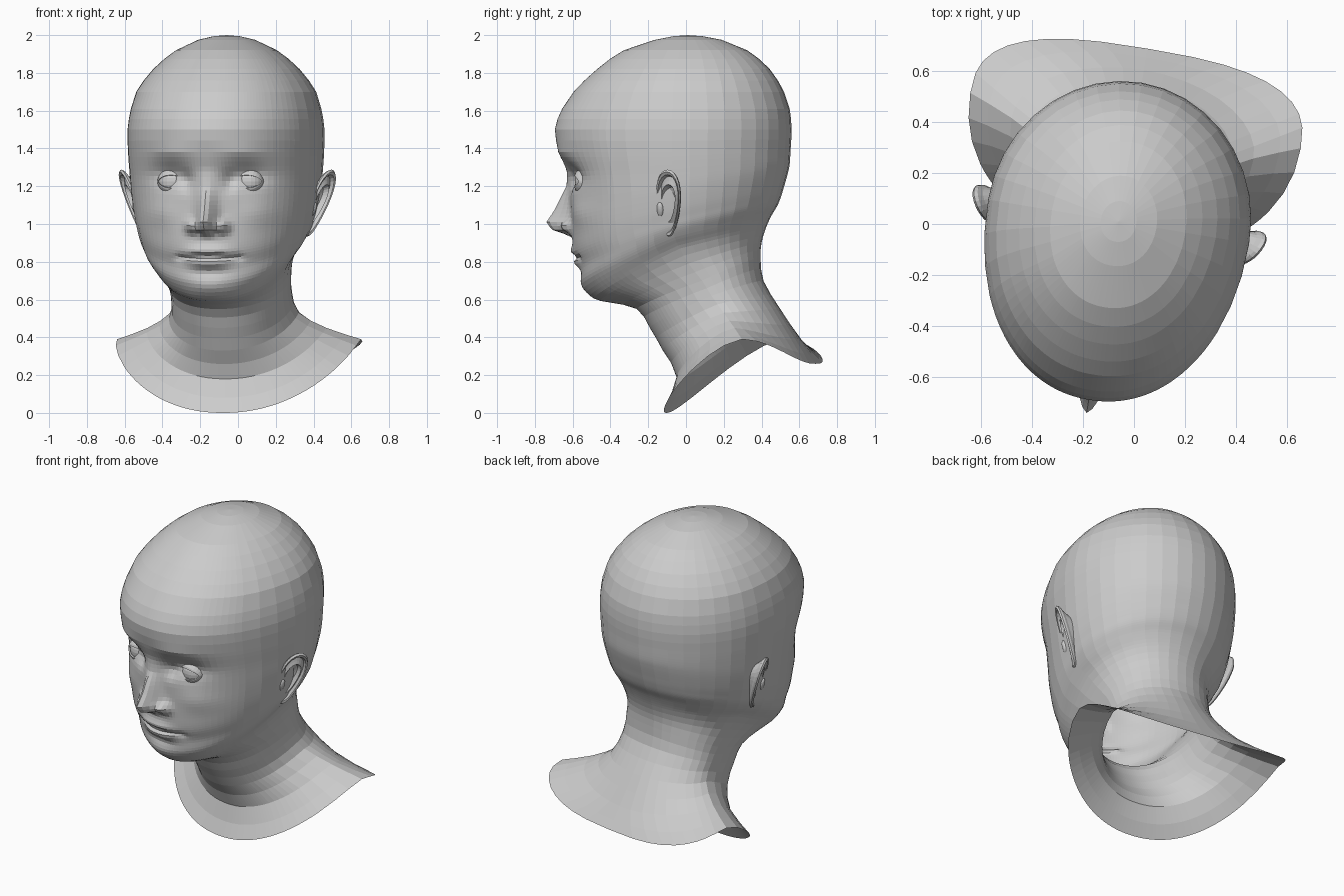
import bpy, bmesh
from math import sin, cos, pi, radians, exp, sqrt
from mathutils import Matrix, Vector

if "Cube" in bpy.data.objects:
    bpy.data.objects.remove(bpy.data.objects["Cube"])

# the whole bust is symmetric, then turned slightly to its right
TURN = Matrix.Translation((-0.06, 0.01, 0)) @ Matrix.Rotation(radians(-9.5), 4, 'Z')


def make(name, verts, faces, mirror=False):
    if mirror:
        verts = [(-x, y, z) for x, y, z in verts]
        faces = [f[::-1] for f in faces]
    me = bpy.data.meshes.new(name)
    me.from_pydata([TURN @ Vector(v) for v in verts], [], faces)
    ob = bpy.data.objects.new(name, me)
    bpy.context.collection.objects.link(ob)
    return ob


def loft_faces(rows, n):
    return [(r * n + i, r * n + (i + 1) % n, (r + 1) * n + (i + 1) % n, (r + 1) * n + i)
            for r in range(rows - 1) for i in range(n)]


# cross-section keys: front z, front y, side z, side y, half width, back z, back y, rows to next key
NECK = [
    (0.00, -.115, .39, .40, .655, .26, .685, 2),
    (0.18, -.05, .45, .33, .48, .38, .60, 2),
    (0.33, -.13, .53, .25, .345, .55, .49, 2),
    (0.45, -.20, .62, .18, .32, .70, .40, 2),
    (0.55, -.27, .70, .13, .322, .82, .385, 2),
    (0.585, -.42, .79, .06, .34, .90, .39, 2),
    (0.605, -.50, .87, .02, .375, .97, .41, 4)]
FACE = [
    (0.68, -.562, .93, 0, .425, 1.04, .44, 5),
    (0.77, -.575, .98, 0, .455, 1.10, .475, 5),
    (0.85, -.605, 1.03, 0, .47, 1.15, .495, 6),
    (0.95, -.615, 1.09, 0, .485, 1.20, .51, 7),
    (1.10, -.62, 1.18, 0, .50, 1.27, .53, 6),
    (1.25, -.64, 1.27, 0, .508, 1.32, .54, 5),
    (1.38, -.683, 1.38, 0, .515, 1.40, .545, 2)]
# skull dome: z, front y, half width, back y, rows to next key
DOME = [(1.50, -.707, .517, .55, 2), (1.61, -.668, .50, .54, 1), (1.70, -.607, .473, .51, 2),
        (1.82, -.482, .385, .435, 2), (1.92, -.34, .265, .315, 1), (1.975, -.175, .15, .18, 1),
        (1.994, -.08, .07, .08, 1)]
KEYS = NECK + FACE + [(z, f, z, 0, w, z, b, k) for z, f, w, b, k in DOME]


def catmull(a, b, c, d, t):
    return .5 * (2 * b + (c - a) * t + (2 * a - 5 * b + 4 * c - d) * t * t
                 + (3 * b - a - 3 * c + d) * t ** 3)


# nose ridge: z, height, half width
NOSE = [(.925, 0, .05), (.945, .04, .055), (.97, .115, .055), (1.01, .143, .052),
        (1.07, .10, .05), (1.14, .06, .047), (1.2, .022, .045), (1.29, 0, .05)]
# soft features: |x|, z, push forward, x spread, z spread
BUMPS = [
    (.088, .988, .05, .03, .032),      # nostril wings
    (.042, .952, -.02, .016, .012),    # nostrils
    (.20, 1.26, -.047, .11, .062),     # eye sockets
    (.115, 1.225, -.025, .035, .045),  # inner eye corners
    (.19, 1.385, .012, .12, .035),     # brows
    (.27, 1.06, .015, .10, .07),       # cheeks
    (0, .74, -.010, .10, .025),        # below lip
    (0, .66, .010, .09, .04),          # chin
    (.155, .822, -.012, .03, .02)]     # mouth corners
# lips run across the mouth: z, push, half width, z spread
LIPS = [(.857, .018, .115, .027), (.792, .024, .10, .026), (.825, -.022, .14, .010)]


def push(x, z):
    x = abs(x)
    d = sum(a * exp(-((x - cx) / sx) ** 2 - ((z - cz) / sz) ** 2) for cx, cz, a, sx, sz in BUMPS)
    d += sum(a * exp(-(x / w) ** 3 - ((z - cz) / s) ** 2) for cz, a, w, s in LIPS)
    for (z0, h0, w0), (z1, h1, w1) in zip(NOSE, NOSE[1:]):
        if z0 <= z < z1:
            t = (z - z0) / (z1 - z0)
            d += (h0 + (h1 - h0) * t) * exp(-(x / (w0 + (w1 - w0) * t)) ** 2)
    return d


# head and neck: open loft, fine columns on the face and coarse ones behind
half = [2 * i for i in range(18)] + [36 + 4 * i for i in range(6)] + list(range(60, 181, 10))
angles = [radians(a) for a in half] + [radians(360 - a) for a in half[-2:0:-1]]
rows = []
for i, k in enumerate(KEYS):
    if i == len(KEYS) - 1:
        rows.append(k[:7])
        break
    quad = [KEYS[max(i - 1, 0)], k, KEYS[i + 1], KEYS[min(i + 2, len(KEYS) - 1)]]
    for s in range(k[7]):
        rows.append([catmull(*[q[c] for q in quad], s / k[7]) for c in range(7)])
verts = []
for zf, yf, zs, ys, w, zb, yb in rows:
    slope = 1 + .4 * max(0, min(1, (.4 - zf) / .25))   # shoulders curve over the sides
    for a in angles:
        s, c = sin(a), cos(a)
        if abs(s) < 1e-6:
            s = 0
        p = .95 if c > 0 else (.72 if zf < .05 else .85 if zf < .15 else 1)
        ye, ze = (yf, zf) if c > 0 else (yb, zb)
        x = w * abs(s) ** p * (1 if s > 0 else -1)
        y = ys + (ye - ys) * abs(c) ** p
        z = zs + (ze - zs) * abs(c) ** slope
        if c > .3 and z > .6:
            y -= push(x, z)
        verts.append((x, y, z))
n = len(angles)
faces = loft_faces(len(rows), n)
top = len(verts)
verts.append((0, 0, 2.0))
faces += [(top - n + i, top - n + (i + 1) % n, top) for i in range(n)]
make("head_and_neck", verts, faces)

# eyeballs
EYE = Vector((.203, -.486, 1.225))
bm = bmesh.new()
bmesh.ops.create_uvsphere(bm, u_segments=24, v_segments=14, radius=.085)
bm.verts.index_update()
ball_v = [tuple(v.co + EYE) for v in bm.verts]
ball_f = [tuple(v.index for v in f.verts) for f in bm.faces]
bm.free()

# eyelids: almond opening widening over a slightly larger sphere
lid_v, m = [], 28
for r, hx, hz in [(.083, .074, .032), (.093, .075, .034), (.094, .078, .046),
                  (.092, .081, .060), (.088, .083, .074)]:
    for i in range(m):
        a = 2 * pi * i / m
        u, v = hx * cos(a), hz * sin(a) * (abs(sin(a)) ** .3)
        q = min(1, .99 * r / max(sqrt(u * u + v * v), 1e-6))
        u, v = u * q, v * q
        lid_v.append((EYE.x + u, EYE.y - sqrt(r * r - u * u - v * v), EYE.z + v))
lid_f = loft_faces(5, m)

# ears: egg outline with helix rim, inner ridge and hollow, flaring backwards
C = Vector((.500, -.02, 1.11))
U = Vector((.45, .89, 0)).normalized()
V = Vector((.34, -.02, 1))
N = U.cross(V).normalized()
ear_v, m2 = [], 28
EAR = [(.55, -.055), (.8, -.024), (.95, -.012), (1, 0), (.95, .010), (.86, .006), (.78, -.012),
       (.66, -.004), (.56, .004), (.44, -.024), (.2, -.030)]
for rho, h in EAR:
    for i in range(m2):
        a = 2 * pi * i / m2
        wide = .076 + .022 * sin(a)
        ear_v.append(tuple(C + U * (rho * wide * cos(a) + .01 * sin(a))
                           + V * (rho * .178 * sin(a)) + N * h))
ear_f = loft_faces(len(EAR), m2)
ear_f.append(tuple(range(len(ear_v) - m2, len(ear_v))))

# low flap in front of the ear hollow
flap_v = [tuple(Vector((.474, -.07, 1.075)) + U * (.02 * (v[1] - EYE.y) / .085)
                + N * (.016 * (v[0] - EYE.x) / .085) + V * (.04 * (v[2] - EYE.z) / .085))
          for v in ball_v]

for side, mir in (("left", False), ("right", True)):
    make("eyeball_" + side, ball_v, ball_f, mir)
    make("eyelids_" + side, lid_v, lid_f, mir)
    make("ear_" + side, ear_v, ear_f, mir)
    make("ear_flap_" + side, flap_v, ball_f, mir)
